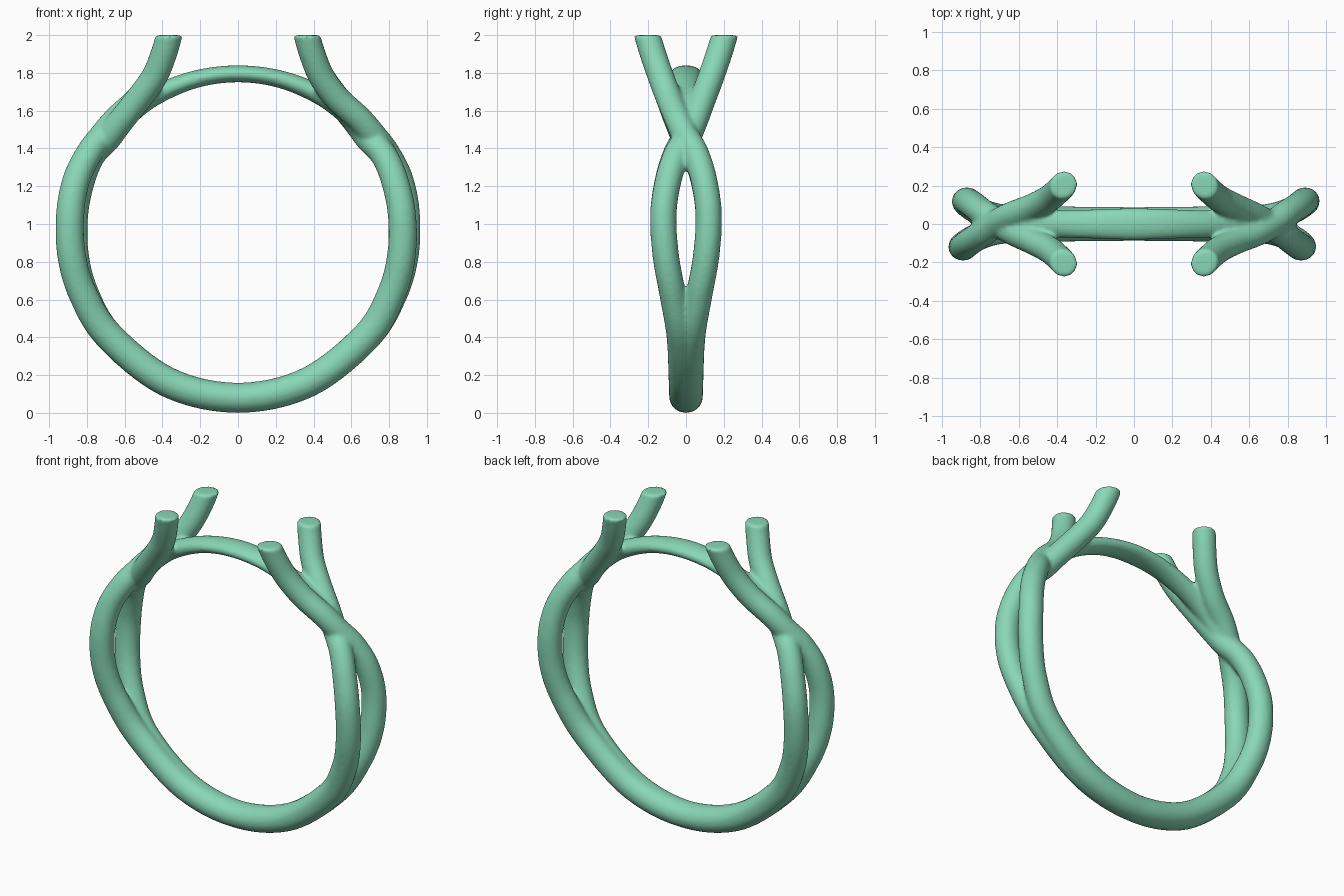
import bpy, bmesh, math
from mathutils import Vector

if "Cube" in bpy.data.objects:
    bpy.data.objects.remove(bpy.data.objects["Cube"])

CZ = 0.955  # height of the ring centre
SIDES = 32


def catmull(pts, steps=10):
    """Smooth path through control tuples (x, y, z, radial radius, side radius)."""
    ext = [[2 * a - b for a, b in zip(pts[0], pts[1])]] + list(pts) + \
          [[2 * a - b for a, b in zip(pts[-1], pts[-2])]]
    out = []
    for i in range(1, len(ext) - 2):
        p0, p1, p2, p3 = ext[i - 1:i + 3]
        for s in range(steps):
            t = s / steps
            out.append([0.5 * (2 * b + (c - a) * t + (2 * a - 5 * b + 4 * c - d) * t * t
                               + (3 * b - a - 3 * c + d) * t ** 3)
                        for a, b, c, d in zip(p0, p1, p2, p3)])
    out.append(list(pts[-1]))
    return out


def sweep(bm, pts):
    """Sweep an elliptical section along the path and cap both ends."""
    path = catmull(pts)
    rings = []
    for i, p in enumerate(path):
        a, b = path[max(i - 1, 0)], path[min(i + 1, len(path) - 1)]
        tan = (Vector(b[:3]) - Vector(a[:3])).normalized()
        y = Vector((0, 1, 0))
        side = (y - tan * y.dot(tan)).normalized()
        nor = tan.cross(side)
        rings.append([bm.verts.new(Vector(p[:3])
                                   + nor * p[3] * math.cos(2 * math.pi * k / SIDES)
                                   + side * p[4] * math.sin(2 * math.pi * k / SIDES))
                      for k in range(SIDES)])
    for r, q in zip(rings, rings[1:]):
        for k in range(SIDES):
            n = (k + 1) % SIDES
            bm.faces.new((r[k], r[n], q[n], q[k]))
    bm.faces.new(rings[0][::-1])
    bm.faces.new(rings[-1])


def ring_point(deg, radius, y, rn, ry):
    a = math.radians(deg)
    return (radius * math.cos(a), y, CZ + radius * math.sin(a), rn, ry)


def half_strand(sign, lift):
    """Right half of a strand, from the bottom of the ring to its prong."""
    low = [ring_point(-65, .875, sign * .012, .08, .08),
           ring_point(-39, .875, sign * .03, .079, .073),
           ring_point(-22, .876 + lift * .3, sign * .07, .077, .07),
           ring_point(-8, .876 + lift * .6, sign * .107, .076, .07),
           ring_point(6, .876 + lift * .8, sign * .12, .075, .07),
           ring_point(18, .878 + lift, sign * .095, .073, .07)]
    up = [(.775 + lift * .6, sign * .05, 1.365 + lift * .4, .071, .071),
          (.695 + lift * .9, sign * -.005, 1.455 + lift * .7, .071, .071),
          (.625 + lift * .7, sign * -.045, 1.545 + lift * .6, .07, .07),
          (.525, sign * -.09, 1.665, .07, .07),
          (.44, sign * -.135, 1.785, .07, .07),
          (.39, sign * -.178, 1.91, .07, .07),
          (.365, sign * -.205, 2.0, .07, .07),
          (.345, sign * -.235, 2.09, .07, .07)]
    return low + up


bm = bmesh.new()

# two strands that run round the ring and cross on each shoulder
for sign, lift in ((1, .022), (-1, -.004)):
    right = half_strand(sign, lift)
    left = [(-p[0], -p[1]) + p[2:] for p in reversed(right)]
    sweep(bm, left + [(0, 0, .08, .08, .087)] + right)

# prong ends trimmed level
cut = bmesh.ops.bisect_plane(bm, geom=bm.verts[:] + bm.edges[:] + bm.faces[:],
                             plane_co=(0, 0, 2), plane_no=(0, 0, 1), clear_outer=True)
bmesh.ops.holes_fill(bm, edges=[e for e in bm.edges if e.is_boundary], sides=0)

# thin flattened bridge closing the top of the ring
bridge = []
for deg in (36, 48, 60, 75, 90, 105, 120, 132, 144):
    f = min(abs(deg - 90) / 50, 1)
    rn = .045 + .02 * f * f
    bridge.append(ring_point(deg, .795 + rn, 0, rn, .083 - .02 * f))
sweep(bm, bridge)

bmesh.ops.recalc_face_normals(bm, faces=bm.faces)
mesh = bpy.data.meshes.new("twisted_ring_band")
bm.to_mesh(mesh)
bm.free()
ring = bpy.data.objects.new("twisted_ring_band", mesh)
bpy.context.collection.objects.link(ring)

# fuse the strands with soft joins
rem = ring.modifiers.new("fuse", 'REMESH')
rem.mode = 'VOXEL'
rem.voxel_size = 0.011
rem.use_smooth_shade = True
smo = ring.modifiers.new("soften", 'SMOOTH')
smo.factor = 0.5
smo.iterations = 8

mat = bpy.data.materials.new("green")
mat.diffuse_color = (0.25, 0.68, 0.48, 1)
mat.use_nodes = True
mat.node_tree.nodes["Principled BSDF"].inputs["Base Color"].default_value = mat.diffuse_color
mesh.materials.append(mat)
